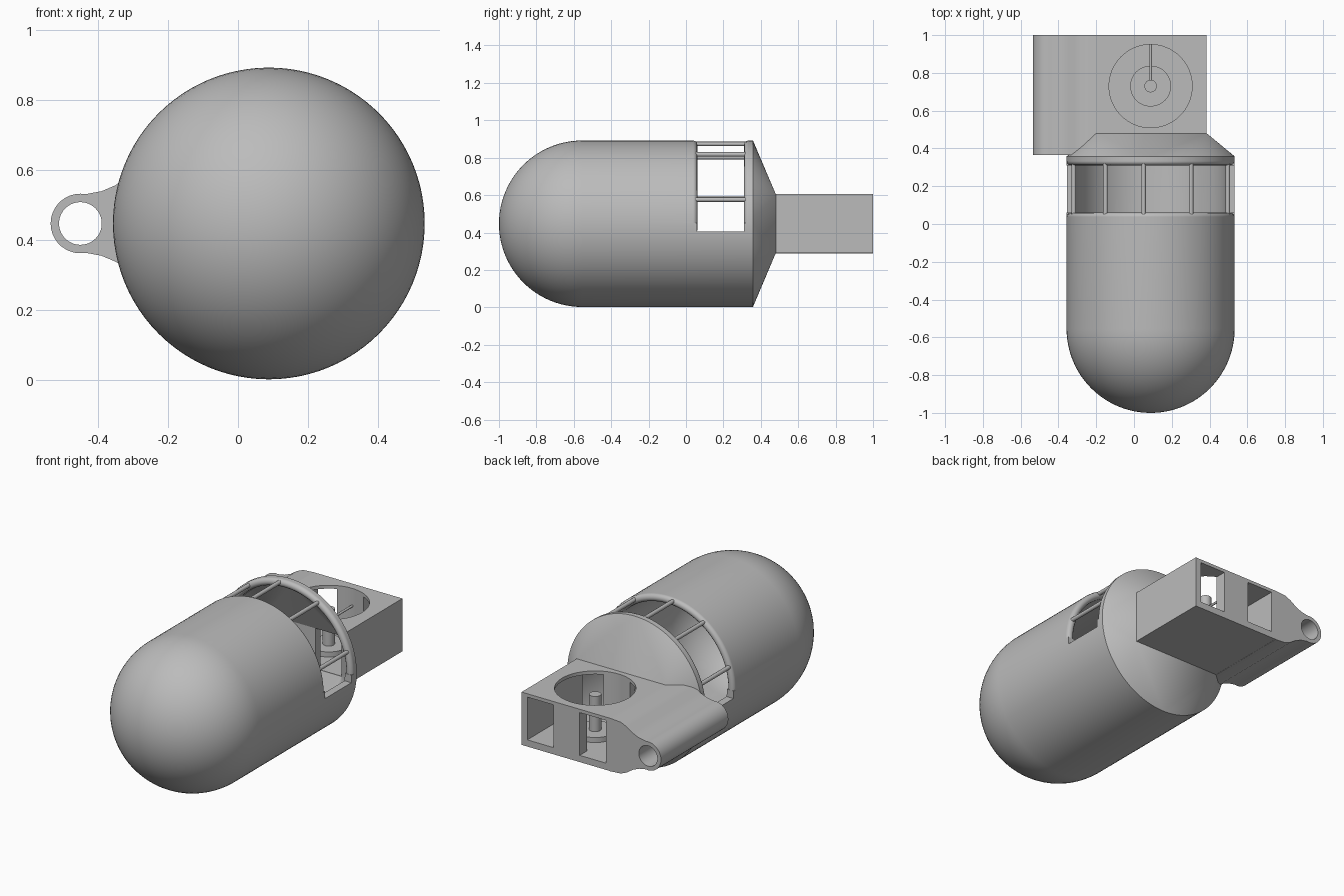
import bpy, bmesh
from math import sin, cos, pi, radians
from mathutils import Matrix, Vector

CX, CZ, R, RI = 0.088, 0.447, 0.445, 0.40   # hull axis, outer and inner radius
POST_Y = 0.73

cube = bpy.data.objects.get("Cube")
if cube:
    bpy.data.objects.remove(cube, do_unlink=True)

grey = bpy.data.materials.new("plain_grey")
grey.use_nodes = True
grey.diffuse_color = (0.5, 0.5, 0.5, 1)
grey.node_tree.nodes["Principled BSDF"].inputs["Base Color"].default_value = (0.5, 0.5, 0.5, 1)


def finish(name, bm):
    bmesh.ops.remove_doubles(bm, verts=bm.verts, dist=1e-5)
    bmesh.ops.recalc_face_normals(bm, faces=bm.faces)
    mesh = bpy.data.meshes.new(name)
    bm.to_mesh(mesh)
    bm.free()
    mesh.materials.append(grey)
    ob = bpy.data.objects.new(name, mesh)
    bpy.context.collection.objects.link(ob)
    return ob


def smooth(ob, angle=30):
    bpy.ops.object.select_all(action='DESELECT')
    ob.select_set(True)
    bpy.context.view_layer.objects.active = ob
    bpy.ops.object.shade_smooth_by_angle(angle=radians(angle))


def box(name, lo, hi):
    bm = bmesh.new()
    lo, hi = Vector(lo), Vector(hi)
    size = Matrix.Diagonal((*(hi - lo), 1))
    bmesh.ops.create_cube(bm, size=1, matrix=Matrix.Translation((lo + hi) / 2) @ size)
    return finish(name, bm)


def rod(name, a, b, r, sides=16):
    a, b = Vector(a), Vector(b)
    bm = bmesh.new()
    turn = (b - a).to_track_quat('Z', 'Y').to_matrix().to_4x4()
    bmesh.ops.create_cone(bm, cap_ends=True, segments=sides, radius1=r, radius2=r,
                          depth=(b - a).length,
                          matrix=Matrix.Translation((a + b) / 2) @ turn)
    ob = finish(name, bm)
    smooth(ob)
    return ob


def cut(ob, *cutters):
    for c in cutters:
        mod = ob.modifiers.new("cut", 'BOOLEAN')
        mod.operation, mod.solver, mod.object = 'DIFFERENCE', 'EXACT', c
        bpy.ops.object.select_all(action='DESELECT')
        ob.select_set(True)
        bpy.context.view_layer.objects.active = ob
        bpy.ops.object.modifier_apply(modifier=mod.name)
        bpy.data.objects.remove(c, do_unlink=True)


def ring_point(angle, r, y):
    return Vector((CX + r * cos(angle), y, CZ + r * sin(angle)))


# Hollow capsule hull, turned around the y axis
def dome(r):
    return [(r * sin(i * pi / 48), -0.555 - r * cos(i * pi / 48)) for i in range(25)]


profile = dome(R) + [(R, 0.358), (RI, 0.358)] + dome(RI)[::-1]
bm = bmesh.new()
verts = [bm.verts.new((CX + r, y, CZ)) for r, y in profile]
edges = [bm.edges.new(pair) for pair in zip(verts, verts[1:])]
bmesh.ops.spin(bm, geom=verts + edges, cent=(CX, 0, CZ), axis=(0, 1, 0),
               angle=2 * pi, steps=96, use_duplicate=False)
hull = finish("hull", bm)
cut(hull, box("window_cutter", (-1, 0.06, 0.405), (1, 0.31, 1.2)),
    box("rim_cutter", (-1, 0.038, 0.45), (1, 0.333, 1.2)))
smooth(hull)

# Rounded rims on both sides of the window
for name, y in (("front_rim", 0.038), ("rear_rim", 0.333)):
    curve = bpy.data.curves.new(name, 'CURVE')
    curve.dimensions = '3D'
    curve.bevel_depth = (R - RI) / 2
    curve.bevel_resolution = 4
    curve.use_fill_caps = True
    line = curve.splines.new('POLY')
    line.points.add(64)
    for i, p in enumerate(line.points):
        p.co = (*ring_point(radians(-5 + i * 190 / 64), (R + RI) / 2, y), 1)
    tmp = bpy.data.objects.new(name, curve)
    bpy.context.collection.objects.link(tmp)
    mesh = bpy.data.meshes.new_from_object(tmp.evaluated_get(bpy.context.evaluated_depsgraph_get()))
    bpy.data.objects.remove(tmp, do_unlink=True)
    rim = bpy.data.objects.new(name, mesh)
    mesh.materials.clear()
    mesh.materials.append(grey)
    bpy.context.collection.objects.link(rim)
    smooth(rim, 50)

# Bars across the window
for i, deg in enumerate((17.5, 60, 95, 124, 162)):
    a = radians(deg)
    rod(f"window_bar_{i + 1}", ring_point(a, 0.428, 0.03), ring_point(a, 0.428, 0.34), 0.012)


# Hollow transition from the round hull to the rectangular block
def transition(name, r, inset, y0, y1):
    bm = bmesh.new()
    for i in range(96):
        bm.verts.new(ring_point(i * pi / 48, r, y0))
    for x in (-0.2 + inset, 0.385 - inset):
        for z in (0.29 + inset, 0.605 - inset):
            bm.verts.new((x, y1, z))
    bmesh.ops.convex_hull(bm, input=bm.verts)
    return finish(name, bm)


neck = transition("neck", R, 0, 0.358, 0.48)
cut(neck, transition("neck_cutter", RI, 0.04, 0.356, 0.482))
smooth(neck, 20)

# Rear block with a round pocket and two channels running to the back
block = box("rear_block", (-0.2, 0.48, 0.29), (0.385, 1, 0.605))
cut(block, rod("pocket_cutter", (CX, POST_Y, 0.33), (CX, POST_Y, 0.7), 0.22, 64),
    *[box("channel_cutter", (CX + s * 0.173 - 0.086, 0.45, 0.33),
          (CX + s * 0.173 + 0.086, 1.05, 0.585)) for s in (-1, 1)])
smooth(block)

# Post, base disc and pin inside the pocket
rod("pocket_post", (CX, POST_Y, 0.33), (CX, POST_Y, 0.57), 0.033, 32)
rod("pocket_disc", (CX, POST_Y, 0.33), (CX, POST_Y, 0.36), 0.108, 48)
rod("pocket_pin", (CX, POST_Y, 0.5), (CX, 0.96, 0.5), 0.007)

# Side lug: flared profile around a hole, extruded along y
flare = [(-0.2, 0.158), (-0.27, 0.153), (-0.31, 0.136), (-0.35, 0.109), (-0.39, 0.092)]
nose = [(-0.45 + 0.085 * cos(a), 0.085 * sin(a))
        for a in [radians(80 + i * 10) for i in range(21)]]
outline = flare + nose + [(x, -z) for x, z in reversed(flare)]
bm = bmesh.new()
face = bm.faces.new([bm.verts.new((x, 0.365, CZ + z)) for x, z in outline])
grown = bmesh.ops.extrude_face_region(bm, geom=[face])["geom"]
bmesh.ops.translate(bm, vec=(0, 0.635, 0),
                    verts=[v for v in grown if isinstance(v, bmesh.types.BMVert)])
lug = finish("side_lug", bm)
cut(lug, rod("lug_hole_cutter", (-0.45, 0.3, CZ), (-0.45, 1.1, CZ), 0.061, 40))
smooth(lug, 40)
